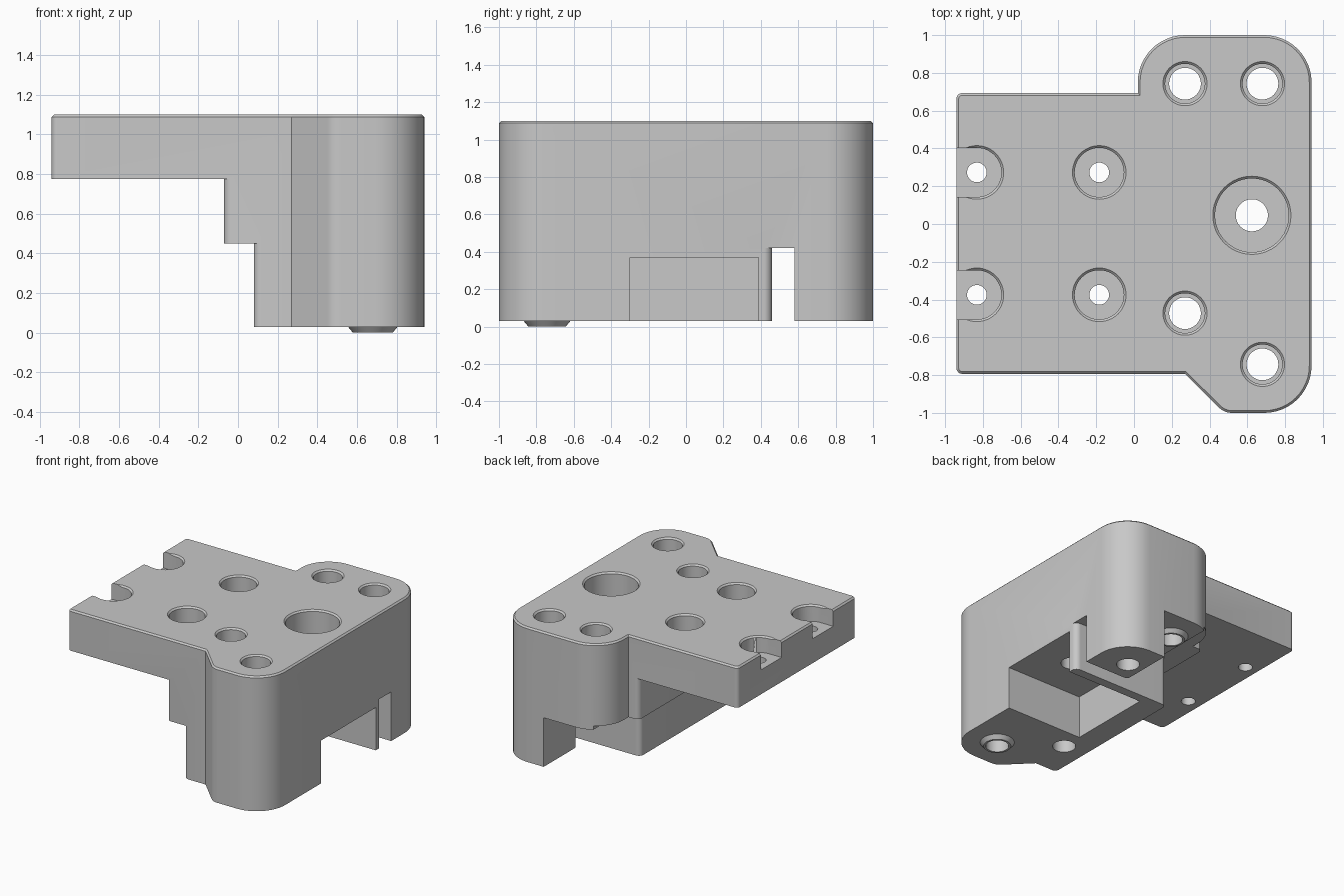
import bpy, bmesh, math
from mathutils import Vector

if "Cube" in bpy.data.objects:
    bpy.data.objects.remove(bpy.data.objects["Cube"], do_unlink=True)

grey = bpy.data.materials.new("plain grey")
grey.use_nodes = True
grey.diffuse_color = (0.58, 0.58, 0.58, 1)
grey.node_tree.nodes["Principled BSDF"].inputs["Base Color"].default_value = (0.58, 0.58, 0.58, 1)

TOP, BASE = 1.1, 0.03
FAR = 2.0


def finish(bm, name):
    bmesh.ops.recalc_face_normals(bm, faces=bm.faces)
    mesh = bpy.data.meshes.new(name)
    bm.to_mesh(mesh)
    bm.free()
    obj = bpy.data.objects.new(name, mesh)
    mesh.materials.append(grey)
    bpy.context.collection.objects.link(obj)
    return obj


def rounded(points, steps=12):
    """Polygon corners (x, y, optional radius) turned into filleted outline."""
    out = []
    for i, p in enumerate(points):
        c = Vector(p[:2])
        if len(p) < 3:
            out.append(c)
            continue
        a = (Vector(points[i - 1][:2]) - c).normalized()
        b = (Vector(points[(i + 1) % len(points)][:2]) - c).normalized()
        half = a.angle(b) / 2
        centre = c + (a + b).normalized() * (p[2] / math.sin(half))
        start = c + a * (p[2] / math.tan(half)) - centre
        end = c + b * (p[2] / math.tan(half)) - centre
        sweep = start.angle_signed(end)
        for k in range(steps + 1):
            t = -sweep * k / steps
            out.append(centre + Vector((start.x * math.cos(t) - start.y * math.sin(t),
                                        start.x * math.sin(t) + start.y * math.cos(t))))
    # Drop the doubled point where two arcs meet
    return [p for i, p in enumerate(out) if (p - out[i - 1]).length > 1e-4]


def prism(name, points, z0, z1, chamfer_z=None, chamfer=0.012):
    """Extruded outline, with an optional chamfer round its top rim."""
    bm = bmesh.new()
    face = bm.faces.new([bm.verts.new((p.x, p.y, z0)) for p in rounded(points)])
    ext = bmesh.ops.extrude_face_region(bm, geom=[face])["geom"]
    bmesh.ops.translate(bm, vec=(0, 0, z1 - z0),
                        verts=[v for v in ext if isinstance(v, bmesh.types.BMVert)])
    bmesh.ops.recalc_face_normals(bm, faces=bm.faces)
    if chamfer_z is not None:
        rim = [e for e in bm.edges if all(abs(v.co.z - chamfer_z) < 1e-4 for v in e.verts)]
        bmesh.ops.bevel(bm, geom=rim, offset=chamfer, segments=1, affect='EDGES')
    return finish(bm, name)


def turned(name, x, y, profile):
    """Solid of revolution from (radius, z) pairs."""
    bm = bmesh.new()
    vs = [bm.verts.new((x + r, y, z)) for r, z in profile]
    edges = [bm.edges.new(pair) for pair in zip(vs, vs[1:])]
    bmesh.ops.spin(bm, geom=vs + edges, cent=(x, y, 0), axis=(0, 0, 1),
                   angle=math.tau, steps=48)
    bmesh.ops.remove_doubles(bm, verts=bm.verts, dist=1e-5)
    return finish(bm, name)


def combine(target, tool, operation='DIFFERENCE'):
    mod = target.modifiers.new("combine", 'BOOLEAN')
    mod.operation, mod.solver, mod.object = operation, 'EXACT', tool
    bpy.context.view_layer.objects.active = target
    bpy.ops.object.modifier_apply(modifier=mod.name)
    bpy.data.objects.remove(tool, do_unlink=True)


# Main body outline, chamfered along its top rim
body = prism("mount_body", [
    (-0.94, -0.793, 0.03), (0.27, -0.793), (0.478, -1, 0.1), (0.94, -1, 0.25),
    (0.94, 1, 0.25), (0.02, 1, 0.25), (0.02, 0.693), (-0.94, 0.693, 0.03)],
    BASE, TOP, chamfer_z=TOP)


# Stepped underside: each step has small filleted vertical corners
def step_cut(x, back, height):
    combine(body, prism("step_cutter", [
        (-FAR, -FAR), (x + 0.06, -FAR), (x + 0.06, -0.794), (x, -0.794, 0.04),
        (x, back, 0.04), (x + 0.06, back), (x + 0.06, FAR), (-FAR, FAR)],
        -1, height))


step_cut(-0.07, 0.694, 0.776)
step_cut(0.08, 0.46, 0.45)

# Space under the rear lobe, joined to the slot that frees the corner leg
combine(body, prism("lobe_cutter", [
    (0.13, 0.46), (0.9405, 0.46, 0.045), (0.9405, 0.4), (FAR, 0.4), (FAR, 0.58),
    (0.55, 0.58, 0.03), (0.55, FAR), (0.13, FAR)], -1, 0.42))

# Pocket open to the side and the bottom
combine(body, prism("pocket_cutter", [
    (0.27, -0.3), (FAR, -0.3), (FAR, 0.387), (0.27, 0.387)], -1, 0.37))

# Tapered locating bosses under two of the holes
for x, y, z in ((0.68, -0.743, BASE), (0.27, 0.743, 0.42)):
    boss = turned("boss", x, y, [(0, z - 0.03), (0.1, z - 0.03), (0.125, z),
                                 (0.125, z + 0.04), (0, z + 0.04)])
    combine(body, boss, 'UNION')


# Round holes: through bore, wider seat and chamfered mouth
def drill(x, y, bore, seat, depth, chamfer=0.012):
    combine(body, turned("hole_cutter", x, y, [
        (0, -0.5), (bore, -0.5), (bore, TOP - depth), (seat, TOP - depth),
        (seat, TOP - chamfer), (seat + 2 * chamfer, TOP + chamfer), (0, TOP + chamfer)]))


for x, y in ((0.27, 0.743), (0.68, 0.743), (0.27, -0.472), (0.68, -0.743)):
    drill(x, y, 0.084, 0.105, 0.3)
drill(0.624, 0.046, 0.085, 0.195, 0.4)
for y in (0.273, -0.375):
    drill(-0.184, y, 0.052, 0.13, 0.17)

    # Matching screw seat open to the plate edge
    x, r = -0.832, 0.13
    combine(body, prism("seat_cutter", [
        (-1.3, y - r), (x + r, y - r, r), (x + r, y + r, r), (-1.3, y + r)], TOP - 0.13, TOP + 0.2))
    combine(body, turned("rim_cutter", x, y, [
        (0, TOP - 0.05), (r, TOP - 0.012), (r + 0.024, TOP + 0.012), (0, TOP + 0.012)]))
    combine(body, turned("screw_cutter", x, y, [(0, 0.5), (0.052, 0.5), (0.052, 1.05), (0, 1.05)]))

# Smooth curved walls, crisp edges
bpy.ops.object.select_all(action='DESELECT')
body.select_set(True)
bpy.context.view_layer.objects.active = body
bpy.ops.object.shade_smooth_by_angle(angle=math.radians(25))
